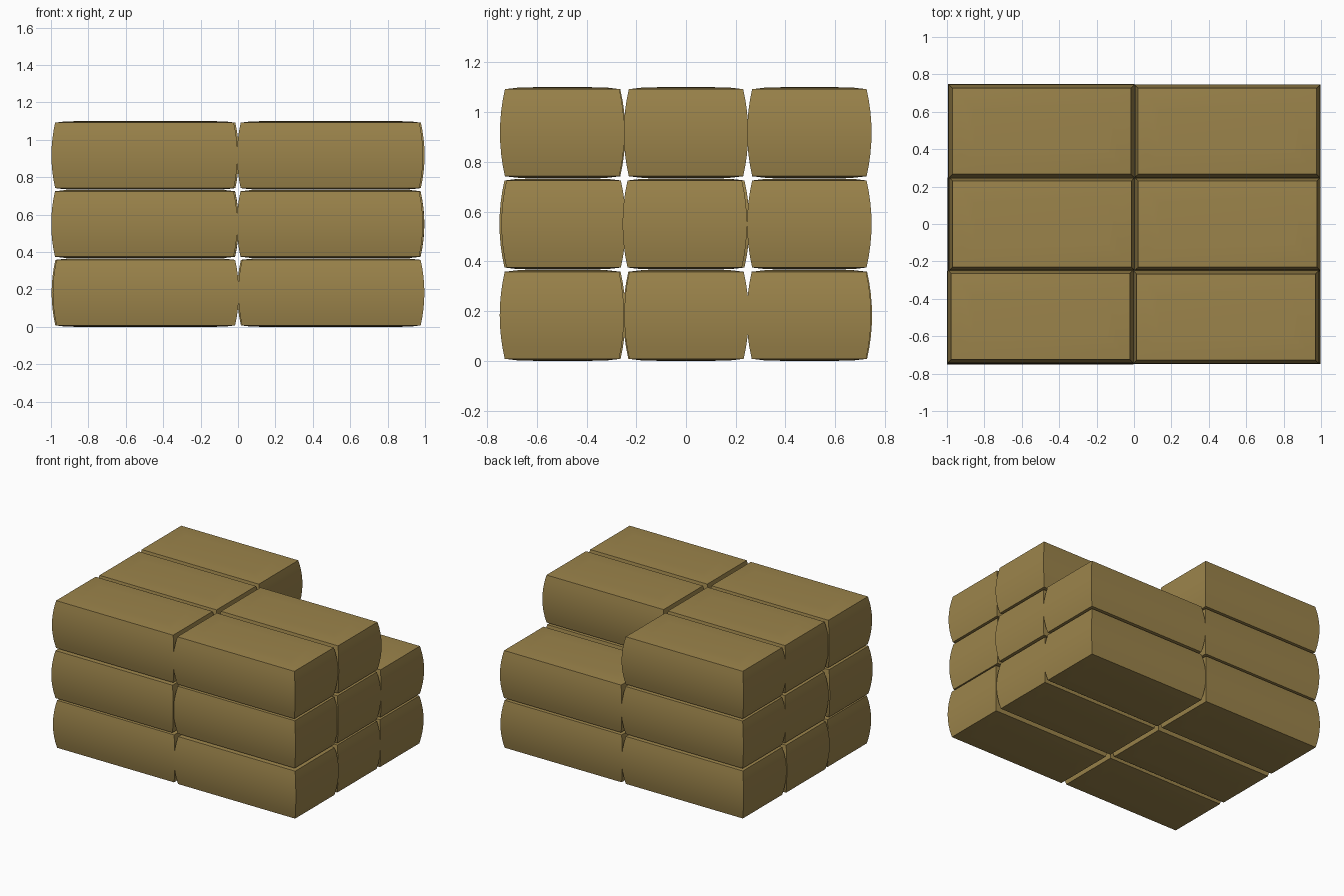
import bpy
import bmesh
import math

cube = bpy.data.objects.get("Cube")
if cube:
    bpy.data.objects.remove(cube, do_unlink=True)

# Material
tan = bpy.data.materials.new("ochre_tan")
tan.use_nodes = True
colour = (0.33, 0.23, 0.07, 1)
tan.diffuse_color = colour
bsdf = next(n for n in tan.node_tree.nodes if n.type == 'BSDF_PRINCIPLED')
bsdf.inputs["Base Color"].default_value = colour

HALF_X, HALF_Y, HALF_Z = 0.4975, 0.25, 0.183   # half size of one bale
RIM_Z = 0.175                                  # height of the sharp rim
BULGE = 0.02                                   # how far the sides belly out
SEGMENTS = 8


def bale_profile():
    """(inset, z) rings from the bottom cap, up the bulging side, to the top."""
    rings = [(0.14, -HALF_Z), (0.07, -HALF_Z + 0.002)]
    for i in range(SEGMENTS + 1):
        t = 2 * i / SEGMENTS - 1
        rings.append((BULGE * t * t, RIM_Z * t))
    return rings + [(0.07, HALF_Z - 0.002), (0.14, HALF_Z)]


def make_bale_mesh():
    bm = bmesh.new()
    loops = []
    for inset, z in bale_profile():
        x, y = HALF_X - inset, HALF_Y - inset
        loops.append([bm.verts.new((sx * x, sy * y, z))
                      for sx, sy in ((-1, -1), (1, -1), (1, 1), (-1, 1))])
    for low, high in zip(loops, loops[1:]):
        for i in range(4):
            j = (i + 1) % 4
            bm.faces.new((low[i], low[j], high[j], high[i]))
    bm.faces.new(loops[0][::-1])
    bm.faces.new(loops[-1])
    bm.normal_update()
    # Smooth bellies, sharp rims and corners
    for face in bm.faces:
        face.smooth = True
    for edge in bm.edges:
        edge.smooth = edge.calc_face_angle(0) < math.radians(30)
    mesh = bpy.data.meshes.new("bale")
    bm.to_mesh(mesh)
    bm.free()
    mesh.materials.append(tan)
    return mesh


# Small shifts of each row, listed front to back for every layer
SHIFT_X = ((0.003, -0.003, 0.0), (-0.005, 0.002, 0.003), (-0.004, 0.004, 0.002))
SHIFT_Y = ((-0.003, 0.002, -0.002), (0.004, -0.005, 0.0), (-0.002, 0.0, 0.0))
LAYERS = ("bottom", "middle", "top")
ROWS = ("front", "centre", "back")

bale = make_bale_mesh()
for k, layer in enumerate(LAYERS):
    for r, row in enumerate(ROWS):
        for side, name in ((-1, "right"), (1, "left")):
            if (layer, row, name) == ("top", "back", "left"):
                continue   # the stack is missing one bale
            obj = bpy.data.objects.new(f"{layer}_{row}_{name}_bale", bale)
            obj.location = (side * 0.496 + SHIFT_X[k][r],
                            (r - 1) * 0.496 + SHIFT_Y[k][r] * side,
                            HALF_Z + k * 0.367)
            bpy.context.collection.objects.link(obj)
